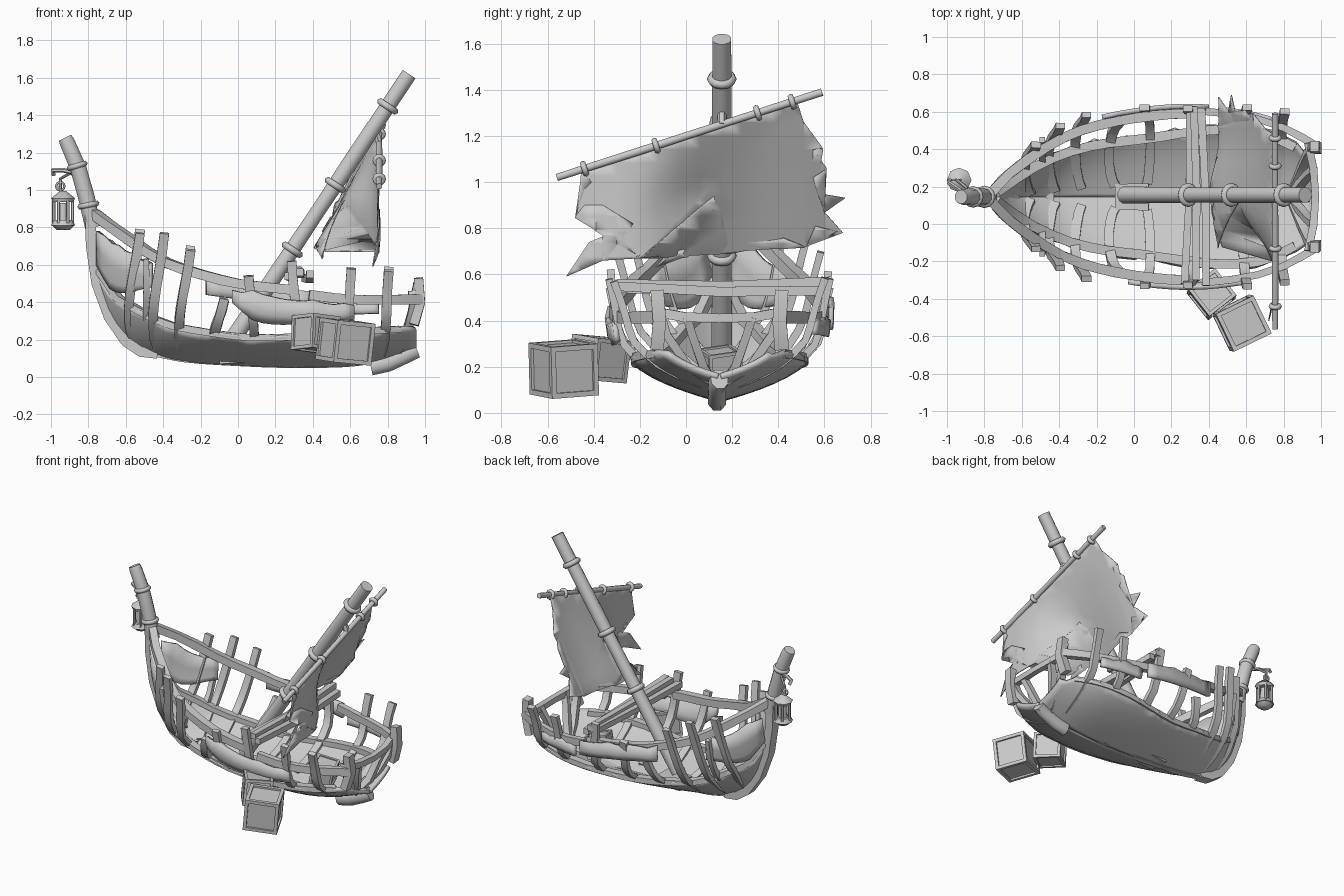
import bpy, bmesh, math, random
from mathutils import Vector, Matrix, Euler

if "Cube" in bpy.data.objects:
    bpy.data.objects.remove(bpy.data.objects["Cube"])

random.seed(4)
CY = 0.145  # centreline of the ship
mat = bpy.data.materials.new("weathered grey")
mat.diffuse_color = (0.6, 0.6, 0.6, 1)
mat.use_nodes = True
mat.node_tree.nodes["Principled BSDF"].inputs["Base Color"].default_value = mat.diffuse_color


def finish(name, bm, angle=50):
    bmesh.ops.recalc_face_normals(bm, faces=bm.faces)
    me = bpy.data.meshes.new(name)
    bm.to_mesh(me)
    bm.free()
    ob = bpy.data.objects.new(name, me)
    bpy.context.collection.objects.link(ob)
    me.materials.append(mat)
    bpy.ops.object.select_all(action='DESELECT')
    ob.select_set(True)
    bpy.context.view_layer.objects.active = ob
    bpy.ops.object.shade_smooth_by_angle(angle=math.radians(angle))
    return ob


def sweep(name, pts, a, b, sides=4, hint=(0, 0, 1), taper=1.0):
    """Sweep a section of half sizes a (sideways) and b (along hint)."""
    pts = [Vector(p) for p in pts]
    bm, rings, n = bmesh.new(), [], len(pts)
    for i, p in enumerate(pts):
        t = (pts[min(i + 1, n - 1)] - pts[max(i - 1, 0)]).normalized()
        u = t.cross(Vector(hint)).normalized()
        v = u.cross(t)
        k = (1 + (taper - 1) * i / (n - 1)) * random.uniform(0.94, 1.06)
        k *= math.sqrt(2) if sides == 4 else 1
        rings.append([bm.verts.new(p + k * (u * a * math.cos(w) + v * b * math.sin(w)))
                      for w in [2 * math.pi * (j + 0.5) / sides for j in range(sides)]])
    for r, q in zip(rings, rings[1:]):
        for j in range(sides):
            m = (j + 1) % sides
            bm.faces.new((r[j], r[m], q[m], q[j]))
    bm.faces.new(rings[0])
    bm.faces.new(rings[-1])
    return finish(name, bm)


def band(name, p, axis, major, minor):
    """Rope ring round a spar."""
    q = Vector(axis).normalized().to_track_quat('Z', 'Y')
    bpy.ops.mesh.primitive_torus_add(major_segments=12, minor_segments=6, location=p, rotation=q.to_euler(),
                                     major_radius=major, minor_radius=minor)
    ob = bpy.context.object
    ob.name = name
    ob.data.materials.append(mat)
    bpy.ops.object.shade_smooth()


def table(rows):
    """Smooth curve through (x, value) pairs."""
    n = len(rows)
    slope = [(rows[min(i + 1, n - 1)][1] - rows[max(i - 1, 0)][1]) /
             (rows[min(i + 1, n - 1)][0] - rows[max(i - 1, 0)][0]) for i in range(n)]

    def f(x):
        x = min(max(x, rows[0][0]), rows[-1][0])
        i = max(j for j in range(n - 1) if rows[j][0] <= x)
        (x0, y0), (x1, y1) = rows[i], rows[i + 1]
        h = x1 - x0
        t = (x - x0) / h
        return ((1 + 2 * t) * (1 - t) ** 2 * y0 + t * (1 - t) ** 2 * h * slope[i] +
                t * t * (3 - 2 * t) * y1 + t * t * (t - 1) * h * slope[i + 1])
    return f


# hull lines: keel height, half breadth, rail height, top of planking
keel = table([(-.77, .7), (-.74, .5), (-.68, .33), (-.6, .22), (-.5, .155), (-.35, .1), (0, .07), (.4, .06), (.7, .08), (.95, .16)])
breadth = table([(-.78, .01), (-.7, .1), (-.5, .25), (-.3, .355), (0, .425), (.3, .45), (.6, .42), (.8, .36), (.98, .26)])
rail = table([(-.78, .88), (-.6, .75), (-.4, .62), (-.2, .55), (0, .5), (.3, .465), (.6, .43), (.98, .43)])
plank = table([(-.77, .74), (-.72, .5), (-.6, .4), (-.4, .29), (-.2, .245), (.1, .21), (.5, .23), (.75, .25), (.95, .26)])


def on_hull(x, z, side, out=0.0):
    s = min(max((z - keel(x)) / (rail(x) - keel(x)), 0), 1)
    y = breadth(x) * (1 - (1 - s) ** 3.3)
    return Vector((x, CY + side * max(y + out, 0.005), z))


def hull_patch(name, x0, x1, low, high, sides, out=0.0, thick=0.024, ragged=0.012, nx=30, nz=8):
    """Planking that follows the hull between two height lines."""
    bm = bmesh.new()
    for side in sides:
        cols = []
        for i in range(nx + 1):
            x = x0 + (x1 - x0) * i / nx
            lo = low(x)
            hi = max(high(x) + random.uniform(-ragged, ragged), lo + .01)
            cols.append([bm.verts.new(on_hull(x, lo + (hi - lo) * (j / nz) ** 1.6, side, out))
                         for j in range(nz + 1)])
        for c, d in zip(cols, cols[1:]):
            for j in range(nz):
                bm.faces.new((c[j], d[j], d[j + 1], c[j + 1]))
    bmesh.ops.remove_doubles(bm, verts=bm.verts, dist=0.0005)
    ob = finish(name, bm, 60)
    mod = ob.modifiers.new("thickness", 'SOLIDIFY')
    mod.thickness, mod.offset = thick, 0


hull_patch("hull_planking", -.77, .95, keel, plank, (-1, 1), .004, nx=40)
hull_patch("bow_panel", -.75, -.46, table([(-.75, .6), (-.66, .46), (-.46, .48)]),
           table([(-.75, .77), (-.6, .67), (-.46, .61)]), (-1, 1), .015, nx=8, nz=3)
hull_patch("near_side_plank", -.03, .62, table([(-.03, .4), (.1, .3), (.4, .29), (.62, .31)]),
           table([(-.03, .47), (.3, .42), (.62, .39)]), (-1,), .035, .026, nx=12, nz=2)
hull_patch("far_side_plank", -.17, .4, table([(-.17, .44), (.4, .36)]),
           table([(-.17, .54), (.4, .46)]), (1,), .035, .026, nx=8, nz=2)
hull_patch("far_stern_plank", .45, .75, table([(.45, .33), (.75, .34)]),
           table([(.45, .41), (.75, .41)]), (1,), .03, .024, nx=8, nz=2)

# rails, stringers and ribs on both sides
for side, tag in ((-1, "near"), (1, "far")):
    sweep(tag + "_rail", [on_hull(x, rail(x), side, -.005) for x in [-.77 + i * .097 for i in range(12)]], .026, .025)
    sweep(tag + "_stern_rail", [on_hull(x, rail(x) - .015, side, .01) for x in (.38, .52, .66, .8, .9, .98)], .02, .026)
    sweep(tag + "_stringer", [on_hull(x, plank(x), side, -.014) for x in [-.74 + i * .1 for i in range(17)]], .025, .018)
    for x, top, lean in ((-.55, .77, .07), (-.42, .77, .09), (-.28, .68, .085), (-.1, .42, .01), (.07, .54, .05),
                         (.3, .62, .03), (.56, .58, .06), (.76, .57, .09)):
        top += random.uniform(-.02, .02) * (side > 0)
        k = keel(x) + .03
        pts = []
        for i in range(10):
            t = i / 9
            z = k + (top - k) * t ** 1.5
            p = on_hull(x, z, side, (-.022 if z < plank(x) + .03 else -.008) + lean * t ** 3)
            p.x += .035 * math.sin(t * 4) * (-1 if x < 0 else .5) + (.06 * t * t if x > .5 else 0)
            pts.append(p)
        sweep(tag + "_rib", pts, .016, .025, hint=(1, 0, 0))
    # broken bow rib and stern frame
    sweep(tag + "_broken_rib", [on_hull(-.49, plank(-.49) - .02 + .08 * i, side, .012 * i) for i in range(5)],
          .018, .018, hint=(1, 0, 0), taper=.8)
    for y, z in ((.27, .5), (.14, .42)):
        sweep(tag + "_stern_frame", [(.84, CY + side * .02, .13), (.89, CY + side * y * .5, .2),
                                     (.93, CY + side * y * .85, .34), (.96, CY + side * y * 1.02, z)],
              .018, .022, hint=(1, 0, 0))
    sweep(tag + "_stern_post", [(.94, CY + side * .27, .28), (.975, CY + side * .26, .4), (.965, CY + side * .27, .53)],
          .03, .026, hint=(1, 0, 0))

# stern and middle cross beams
sweep("stern_beam", [(.93, CY - .29, .44), (.96, CY - .15, .415), (.97, CY, .41), (.96, CY + .15, .415), (.93, CY + .29, .44)], .02, .02)
for x0, x1, y0, y1, z0, z1 in ((.27, .3, -.32, .6, .54, .55), (.33, .32, -.3, .63, .56, .57),
                               (.385, .36, -.33, .62, .55, .53)):
    sweep("cross_beam", [(x0, y0, z0), ((x0 + x1) / 2 + .01, (y0 + y1) / 2, (z0 + z1) / 2 - .015), (x1, y1, z1)], .02, .02)
sweep("mast_step", [(-.1, CY, .1), (.08, CY, .11)], .07, .03)

# keel, stem, bow post
sweep("stem", [(-.79, CY, .88), (-.785, CY, .7), (-.755, CY, .5), (-.69, CY, .32), (-.6, CY, .19), (-.52, CY, .135), (-.43, CY, .125)],
      .035, .027, hint=(1, 0, 1))
sweep("keel", [(-.45, CY, .12), (-.3, CY, .09), (0, CY, .068), (.4, CY, .062), (.75, CY, .085)], .025, .01)
sweep("rudder_stub", [(.71, CY - .01, .055), (.8, CY - .01, .075), (.9, CY - .01, .12), (.95, CY, .145)], .042, .05, 8)
sweep("bow_post", [(-.775, CY, .8), (-.81, CY, .96), (-.855, CY, 1.12), (-.915, CY, 1.26), (-.925, CY, 1.28)],
      .047, .047, 10, (0, 1, 0), .85)
band("bow_post_band", (-.8, CY, .92), (-.2, 0, 1), .044, .016)
band("bow_post_band", (-.86, CY, 1.13), (-.3, 0, 1), .042, .016)

# mast
foot, tip = Vector((-.05, .155, .17)), Vector((.915, .155, 1.62))
axis = (tip - foot).normalized()
sweep("mast", [foot.lerp(tip, i / 6) for i in range(7)], .044, .044, 12, (0, 1, 0), .95)
for x in (.29, .52, .8):
    band("mast_band", foot + axis * ((x - foot.x) / axis.x), axis, .045, .02)

# yard
sweep("yard", [(.755, -.56, 1.02), (.755, -.2, 1.135), (.755, .2, 1.265), (.755, .59, 1.39)], .018, .018, 8)
for y in (-.44, -.13, .31, .46):
    band("yard_band", (.755, y, 1.2 + .322 * y), (0, 1, .322), .022, .014)
sweep("yard_lashing", [(.72, .155, 1.36), (.755, .155, 1.25)], .02, .02, 6, (0, 1, 0))

# torn sail: outline in y and z, cut into a grid and bent
outline = [(-.45, 1.06), (.48, 1.355), (.51, 1.26), (.59, 1.15), (.55, 1.14), (.61, 1.06), (.55, 1.02), (.57, .95),
           (.69, .93), (.6, .87), (.68, .78), (.56, .81), (.52, .72), (.42, .76), (.34, .72), (.2, .69), (.12, .72),
           (.05, .69), (-.03, .71), (-.13, .63), (.13, .95), (-.2, .67), (-.36, .66), (-.52, .59), (-.42, .74),
           (-.23, .82), (-.36, .9), (-.44, .9), (-.48, .85), (-.44, .97), (-.41, 1.0)]
bm = bmesh.new()
bm.faces.new([bm.verts.new((0, y, z)) for y, z in outline])
bmesh.ops.triangulate(bm, faces=bm.faces)
for i in range(13):
    for co, no in (((0, -.48 + i * .09, 0), (0, 1, 0)), ((0, 0, .62 + i * .058), (0, 0, 1))):
        bmesh.ops.bisect_plane(bm, geom=bm.verts[:] + bm.edges[:] + bm.faces[:], plane_co=co, plane_no=no)
for v in bm.verts:
    y, z = v.co.y, v.co.z
    drop = max(1.2 + .322 * y - z, 0)
    t = min(max((y + .25) / .36, 0), 1)
    slope = .04 + .54 * t * t * (3 - 2 * t) * min(max((z - .65) / .3, 0), 1)
    if z < .949 + (y - .13):
        slope = .58 - .4 * max(y - .3, 0)
    v.co.x = .752 - slope * drop - .05 * drop * math.sin(9 * y + 1)
bmesh.ops.triangulate(bm, faces=bm.faces)
sail = finish("sail", bm, 80)
sail.modifiers.new("thickness", 'SOLIDIFY').thickness = .006


def crate(loc, size, rot):
    """Framed box with recessed panels."""
    bm = bmesh.new()
    h, w = size / 2, size * .05
    bmesh.ops.create_cube(bm, size=size - 2.2 * w)
    for ax in range(3):
        for a in (-1, 1):
            for b in (-1, 1):
                c, s = [0, 0, 0], [2 * w] * 3
                s[ax] = size
                c[(ax + 1) % 3], c[(ax + 2) % 3] = a * (h - w), b * (h - w)
                bmesh.ops.create_cube(bm, size=1, matrix=Matrix.Translation(c) @ Matrix.Diagonal((*s, 1)))
    bm.transform(Matrix.Translation(loc) @ Euler([math.radians(r) for r in rot]).to_matrix().to_4x4())
    finish("crate", bm)


crate((.575, -.53, .19), .225, (4, 5, 26))
crate((.415, -.375, .235), .185, (-4, 6, 38))
crate((.58, .15, .2), .15, (8, 12, 20))

# hanging lantern
lx, ly = -.935, .235
sweep("lantern_hook", [(-.86, CY, 1.09), (-.93, .18, 1.105), (-.99, .22, 1.105), (-.985, .235, 1.08)], .012, .012, 6)
sweep("lantern_arm", [(-.86, CY, 1.08), (-.9, .2, 1.09), (-.95, ly, 1.06), (-.95, ly, 1.0)], .009, .009, 6, (1, 0, .2))
band("lantern_ring", (-.95, ly, 1.02), (0, 1, 0), .022, .006)
bm = bmesh.new()
for r1, r2, z, d in ((.065, .05, .825, .03), (.035, .058, .798, .024), (.066, .015, .975, .04), (.055, .062, .945, .02), (.032, .028, .88, .1)):
    bmesh.ops.create_cone(bm, cap_ends=True, segments=8, radius1=r1, radius2=r2, depth=d, matrix=Matrix.Translation((lx, ly, z)))
for i in range(6):
    a = i * math.pi / 3
    bmesh.ops.create_cone(bm, cap_ends=True, segments=5, radius1=.009, radius2=.009, depth=.12,
                          matrix=Matrix.Translation((lx + .05 * math.cos(a), ly + .05 * math.sin(a), .885)))
finish("lantern", bm)
